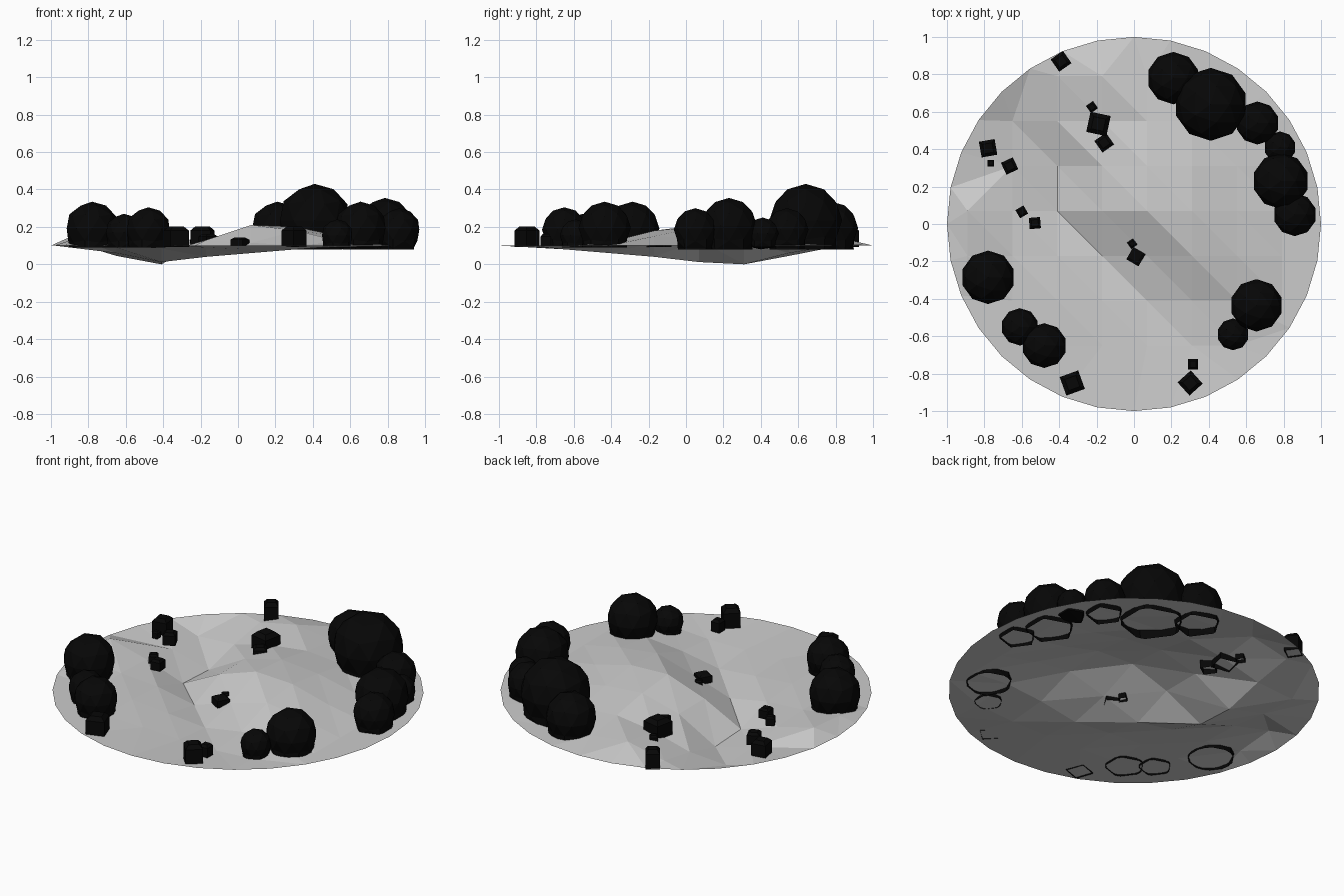
import bpy, bmesh, math
from mathutils import Vector, Matrix
from mathutils.geometry import delaunay_2d_cdt

if "Cube" in bpy.data.objects:
    bpy.data.objects.remove(bpy.data.objects["Cube"])

dark = bpy.data.materials.new("dark")
dark.diffuse_color = (0.002, 0.002, 0.002, 1)
dark.use_nodes = True
dark.node_tree.nodes["Principled BSDF"].inputs["Base Color"].default_value = dark.diffuse_color


def make(name, bm, mat=None):
    me = bpy.data.meshes.new(name)
    bm.to_mesh(me)
    bm.free()
    ob = bpy.data.objects.new(name, me)
    bpy.context.collection.objects.link(ob)
    if mat:
        me.materials.append(mat)
    return ob


# Terrain: 32-sided thin disc with a coarse grid of heights (rows from back to front)
BASE, STEP = 0.10, 0.24
heights = [
    [.10, .10, .10, .15, .12, .10, .10, .10],
    [.10, .045, .06, .12, .15, .13, .11, .10],
    [.14, .06, .00, .13, .19, .17, .12, .10],
    [.15, .09, .012, .13, .21, .20, .14, .10],
    [.13, .10, .085, .04, .115, .18, .15, .10],
    [.10, .10, .10, .08, .06, .10, .12, .10],
    [.10, .10, .10, .09, .08, .08, .095, .10],
]
points = [(math.cos(i * math.tau / 32), math.sin(i * math.tau / 32), BASE) for i in range(32)]
for r, row in enumerate(heights):
    for c, z in enumerate(row):
        x, y = -0.89 + STEP * c, 0.79 - STEP * r
        if math.hypot(x, y) < 0.93:
            points.append((x, y, z))
flat, _, tris, *_ = delaunay_2d_cdt([Vector(p[:2]) for p in points], [], [], 0, 1e-5)
bm = bmesh.new()
verts = []
for v in flat:
    z = min(points, key=lambda p: (p[0] - v.x) ** 2 + (p[1] - v.y) ** 2)[2]
    verts.append(bm.verts.new((v.x, v.y, z)))
for t in tris:
    bm.faces.new([verts[i] for i in t])
make("terrain", bm)

# Bushes: faceted domes, open at the bottom (x, y, radius, top)
bushes = [
    (.21, .78, .14, .335), (.41, .64, .195, .43), (.66, .54, .115, .30),
    (.78, .41, .085, .25), (.785, .23, .15, .355), (.86, .05, .115, .30),
    (.655, -.435, .14, .335), (.53, -.59, .085, .24), (-.78, -.285, .143, .335),
    (-.61, -.55, .10, .27), (-.48, -.65, .12, .305),
]
for x, y, r, top in bushes:
    bm = bmesh.new()
    mid = top - r
    foot = 0.08 if x > 0 and y > 0 else 0.09
    bmesh.ops.create_icosphere(bm, subdivisions=2, radius=r,
                               matrix=Matrix.Translation((x, y, mid)))
    bmesh.ops.bisect_plane(bm, geom=bm.verts[:] + bm.edges[:] + bm.faces[:],
                           plane_co=(0, 0, foot), plane_no=(0, 0, 1), clear_inner=True)
    # spread the foot so that the dome stands broadly on the ground
    for v in bm.verts:
        d = Vector((v.co.x - x, v.co.y - y))
        if v.co.z < mid - 0.01 and 0 < d.length < 0.86 * r:
            d *= 0.86 * r / d.length
            v.co.x, v.co.y = x + d.x, y + d.y
    make("bush", bm, dark)

# Rocks: chipped blocks, open at the bottom (x, y, width, height, turn in degrees)
rocks = [
    (-.39, .87, .08, .11, 35), (-.33, -.85, .105, .11, 20), (.30, -.85, .095, .11, 42),
    (.315, -.75, .055, .07, 0), (-.19, .535, .11, .11, -12), (-.16, .435, .075, .07, 35),
    (-.225, .625, .045, .05, 35), (-.78, .405, .085, .09, 10), (-.765, .325, .035, .04, 0),
    (-.665, .31, .07, .07, 25), (-.60, .065, .05, .05, 30), (-.53, .005, .06, .06, 5),
    (-.01, -.105, .04, .04, 35), (.01, -.175, .075, .05, -30),
]
for x, y, w, h, turn in rocks:
    bm = bmesh.new()
    bmesh.ops.create_cube(bm, size=1)
    rim = [e for e in bm.edges if all(v.co.z > 0 for v in e.verts)]
    bmesh.ops.bevel(bm, geom=rim, offset=0.2, segments=1, affect='EDGES')
    under = [f for f in bm.faces if f.calc_center_median().z < -0.49]
    bmesh.ops.delete(bm, geom=under, context='FACES')
    m = (Matrix.Translation((x, y, 0.092 + h / 2)) @ Matrix.Rotation(math.radians(turn), 4, 'Z')
         @ Matrix.Diagonal((w, w, h, 1)))
    bm.transform(m)
    make("rock", bm, dark)
